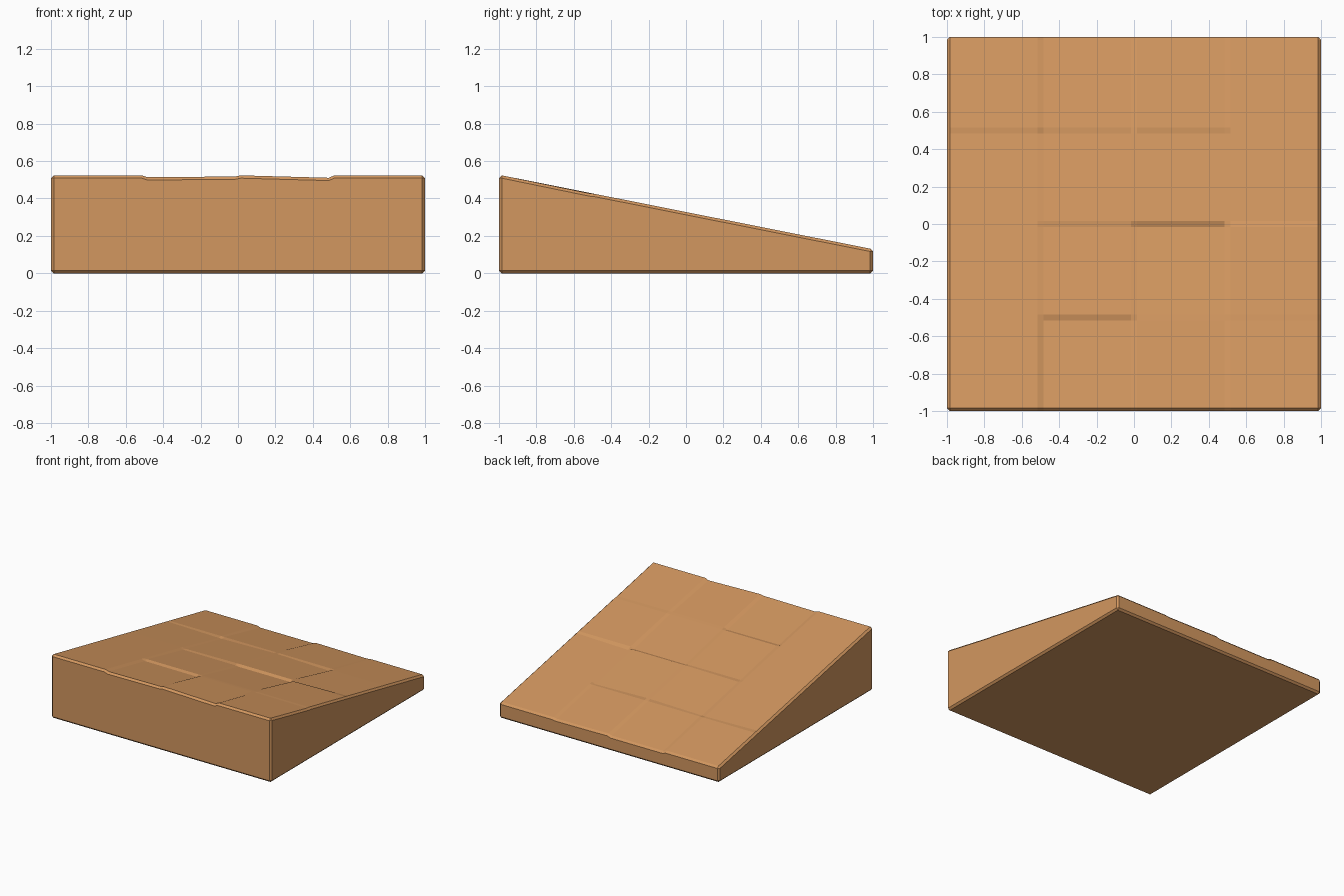
import bpy, bmesh

if "Cube" in bpy.data.objects:
    bpy.data.objects.remove(bpy.data.objects["Cube"])

C = 0.015   # chamfer width and half width of the tile joints
wood = bpy.data.materials.new("warm tan")
wood.diffuse_color = (0.65, 0.31, 0.115, 1)
wood.use_nodes = True
wood.node_tree.nodes["Principled BSDF"].inputs["Base Color"].default_value = wood.diffuse_color

# Sunken tile corners: (column, row) -> drop at (sw, se, nw, ne)
drops = {
    (1, 0): (.010, .006, .010, .012),
    (2, 0): (0, .013, 0, 0),
    (3, 0): (0, 0, 0, .003),
    (1, 1): (0, 0, .008, .010),
    (2, 1): (0, 0, .014, .014),
    (0, 2): (0, 0, 0, .010),
    (1, 2): (.006, 0, .010, 0),
    (2, 2): (0, 0, 0, .012),
    (3, 2): (.012, 0, 0, 0),
    (1, 3): (0, 0, .010, .010),
    (2, 3): (0, 0, 0, .005),
}
lines = []
for i in range(4):
    lines += [-1 + i * 0.5 + C, -0.5 + i * 0.5 - C]


def height(a, b):
    corner = (a % 2) + 2 * (b % 2)
    drop = drops.get((a // 2, b // 2), (0, 0, 0, 0))[corner]
    return 0.3275 - 0.199 * lines[b] - drop


bm = bmesh.new()

# Sloping tiled top
top = [[bm.verts.new((lines[a], lines[b], height(a, b))) for b in range(8)]
       for a in range(8)]
for a in range(7):
    for b in range(7):
        bm.faces.new((top[a][b], top[a + 1][b], top[a + 1][b + 1], top[a][b + 1]))

# Outline of the top, each corner listed once per side, with outward direction
loop = [(top[a][0], 0, -1) for a in range(8)]
loop += [(top[7][b], 1, 0) for b in range(8)]
loop += [(top[a][7], 0, 1) for a in reversed(range(8))]
loop += [(top[0][b], -1, 0) for b in reversed(range(8))]

# Chamfered walls
upper, lower, base = [], [], []
for v, dx, dy in loop:
    x, y = v.co.x + dx * C, v.co.y + dy * C
    upper.append(bm.verts.new((x, y, v.co.z - C)))
    lower.append(bm.verts.new((x, y, C)))
base_of = {}
for v, dx, dy in loop:
    if v not in base_of:
        base_of[v] = bm.verts.new((v.co.x, v.co.y, 0))
    base.append(base_of[v])
rings = [[v for v, _, _ in loop], upper, lower, base]
n = len(loop)
for hi, lo in zip(rings, rings[1:]):
    for k in range(n):
        m = (k + 1) % n
        quad = list(dict.fromkeys((hi[k], lo[k], lo[m], hi[m])))
        bm.faces.new(quad)

# Flat underside
bm.faces.new(list(reversed(list(base_of.values()))))
bmesh.ops.recalc_face_normals(bm, faces=bm.faces[:])

mesh = bpy.data.meshes.new("ramp_block")
bm.to_mesh(mesh)
bm.free()
mesh.materials.append(wood)
ramp = bpy.data.objects.new("ramp_block", mesh)
bpy.context.collection.objects.link(ramp)
